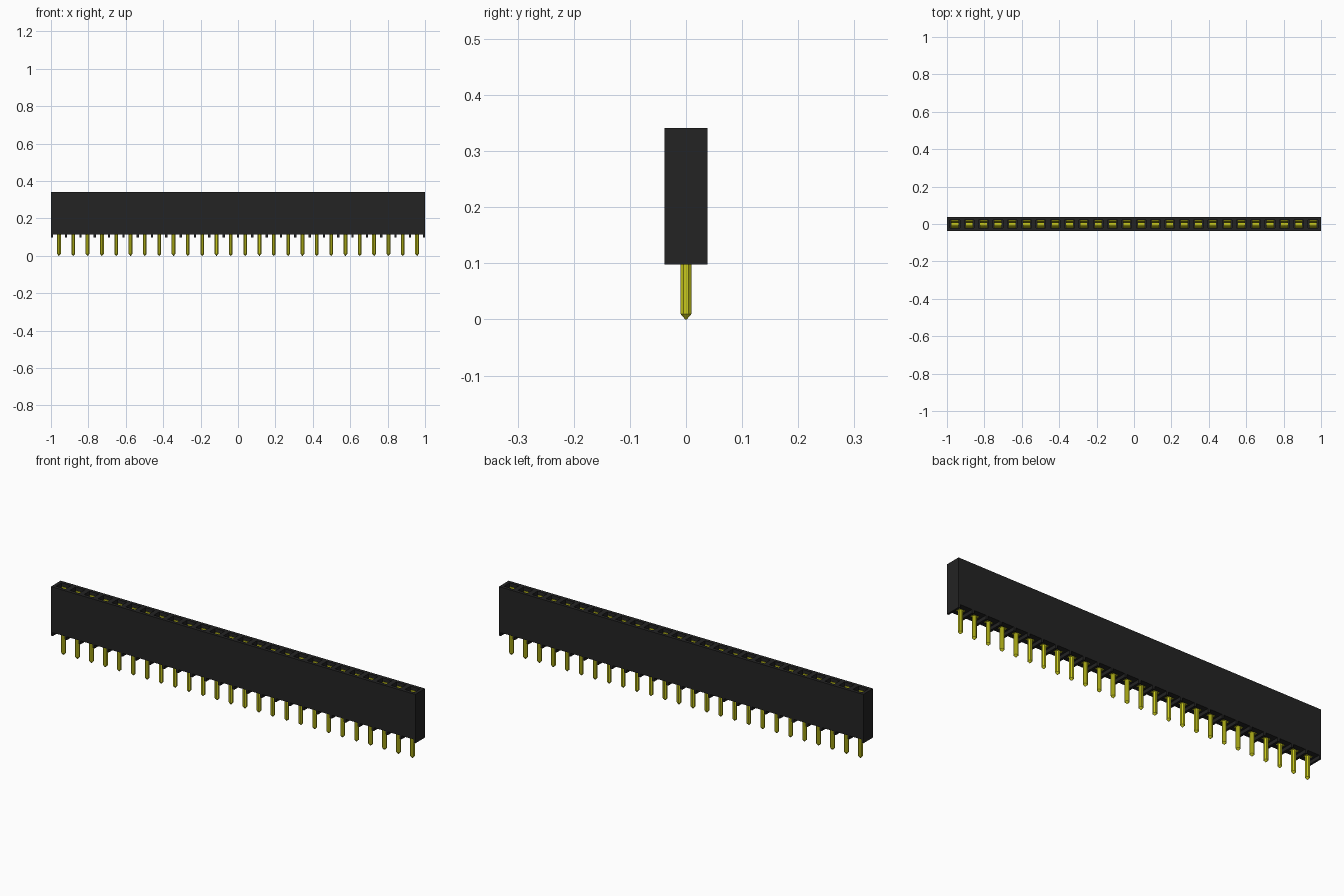
import bpy
import bmesh
import math
from mathutils import Matrix, Vector

cube = bpy.data.objects.get("Cube")
if cube:
    bpy.data.objects.remove(cube, do_unlink=True)

COUNT = 26
PITCH = 0.0766
FIRST = -PITCH * (COUNT - 1) / 2
DEPTH = 0.0766
FLOOR, TOP, FOOT = 0.115, 0.341, 0.098


def material(name, color):
    mat = bpy.data.materials.new(name)
    mat.use_nodes = True
    mat.diffuse_color = color
    mat.node_tree.nodes["Principled BSDF"].inputs["Base Color"].default_value = color
    return mat


black = material("black plastic", (0.017, 0.017, 0.017, 1))
gold = material("yellow metal", (0.58, 0.58, 0.012, 1))


def add_box(bm, center, size):
    matrix = Matrix.Translation(center) @ Matrix.Diagonal((*size, 1))
    bmesh.ops.create_cube(bm, size=1, matrix=matrix)


def add_cone(bm, low_r, high_r, z0, z1):
    # Octagonal section with flats facing the axes
    matrix = Matrix.Translation((0, 0, (z0 + z1) / 2)) @ Matrix.Rotation(math.pi / 8, 4, "Z")
    bmesh.ops.create_cone(bm, cap_ends=True, segments=8, radius1=low_r,
                          radius2=high_r, depth=z1 - z0, matrix=matrix)


def add_strip(bm, profile, width):
    # Closed yz profile extruded along x
    face = bm.faces.new([bm.verts.new((-width / 2, y, z)) for y, z in profile])
    out = bmesh.ops.extrude_face_region(bm, geom=[face])["geom"]
    verts = [g for g in out if isinstance(g, bmesh.types.BMVert)]
    bmesh.ops.translate(bm, vec=Vector((width, 0, 0)), verts=verts)


def finish(bm, name, mat, x=0, repeat=1):
    bmesh.ops.recalc_face_normals(bm, faces=bm.faces)
    mesh = bpy.data.meshes.new(name)
    bm.to_mesh(mesh)
    bm.free()
    mesh.materials.append(mat)
    obj = bpy.data.objects.new(name, mesh)
    obj.location.x = x
    bpy.context.collection.objects.link(obj)
    if repeat > 1:
        array = obj.modifiers.new("row", "ARRAY")
        array.count = repeat
        array.use_relative_offset = False
        array.use_constant_offset = True
        array.constant_offset_displace = (PITCH, 0, 0)
    return obj


# Housing with a row of open sockets
bm = bmesh.new()
add_box(bm, (0, 0, (FLOOR + TOP) / 2), (2, DEPTH, TOP - FLOOR))
housing = finish(bm, "housing", black)

bm = bmesh.new()
for i in range(COUNT):
    add_box(bm, (FIRST + i * PITCH, 0, 0.25), (0.052, 0.044, 0.22))
cutter = finish(bm, "socket_cutter", black)
cutter.hide_render = True

cut = housing.modifiers.new("sockets", "BOOLEAN")
cut.operation = "DIFFERENCE"
cut.solver = "EXACT"
cut.object = cutter
bpy.context.view_layer.update()
graph = bpy.context.evaluated_depsgraph_get()
housing_mesh = bpy.data.meshes.new_from_object(housing.evaluated_get(graph))
housing.modifiers.clear()
housing.data = housing_mesh
bpy.data.objects.remove(cutter, do_unlink=True)

# Standoff ribs between the pins, and one at each end
bm = bmesh.new()
add_box(bm, (0, 0, (FOOT + FLOOR) / 2), (0.012, DEPTH, FLOOR - FOOT))
finish(bm, "standoff_ribs", black, FIRST + PITCH / 2, COUNT - 1)
for side, name in ((1, "left_end_rib"), (-1, "right_end_rib")):
    bm = bmesh.new()
    add_box(bm, (0, 0, (FOOT + FLOOR) / 2), (0.01, DEPTH, FLOOR - FOOT))
    finish(bm, name, black, side * 0.995)

# Solder pins with tapered tips
R = 0.01 / math.cos(math.pi / 8)
bm = bmesh.new()
add_cone(bm, R, R, 0.01, 0.145)
add_cone(bm, 0.0015, R, 0, 0.01)
finish(bm, "pins", gold, FIRST, COUNT)

# Contact bases showing just under the housing floor
bm = bmesh.new()
add_box(bm, (0, 0, 0.128), (0.036, 0.02, 0.03))
finish(bm, "contact_bases", gold, FIRST, COUNT)

# Pairs of spring blades pinched near the mouth of each socket
blade = [(0.017, 0.14), (0.017, 0.2), (0.006, 0.285), (0.014, 0.325),
         (0.019, 0.325), (0.01, 0.285), (0.021, 0.2), (0.021, 0.14)]
bm = bmesh.new()
for side in (1, -1):
    add_strip(bm, [(side * y, z) for y, z in blade], 0.04)
finish(bm, "spring_blades", gold, FIRST, COUNT)
